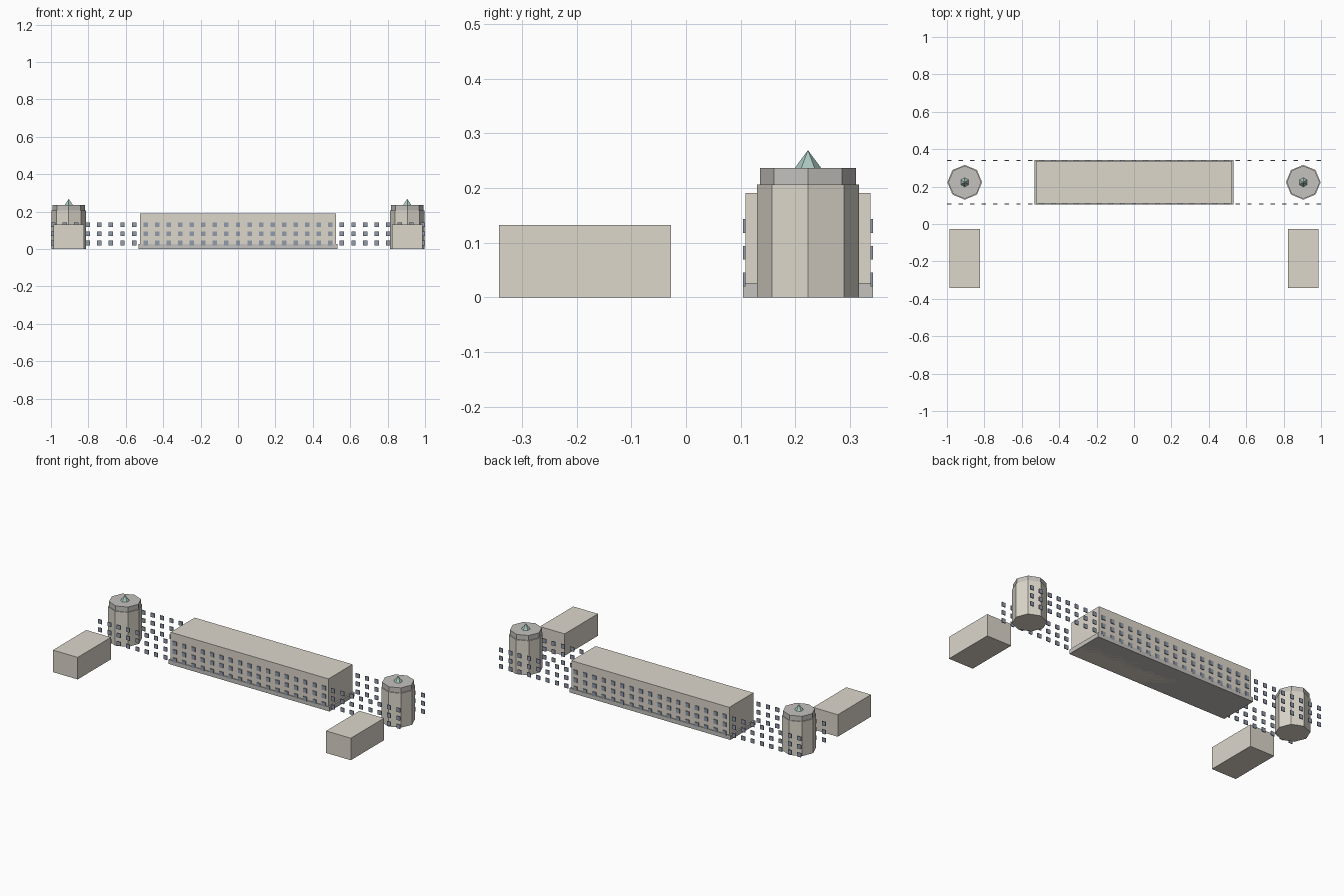
import bpy, bmesh
from mathutils import Matrix, Vector

if "Cube" in bpy.data.objects:
    bpy.data.objects.remove(bpy.data.objects["Cube"])


def material(name, color):
    m = bpy.data.materials.new(name)
    m.diffuse_color = (*color, 1)
    m.use_nodes = True
    m.node_tree.nodes["Principled BSDF"].inputs["Base Color"].default_value = m.diffuse_color
    return m


STONE = material("stone", (0.72, 0.68, 0.60))
TRIM = material("trim_stone", (0.56, 0.54, 0.51))
COPPER = material("copper", (0.40, 0.57, 0.52))
GLASS = material("dark_glass", (0.29, 0.33, 0.41))


def finish(name, bm, mat):
    mesh = bpy.data.meshes.new(name)
    bm.to_mesh(mesh)
    bm.free()
    mesh.materials.append(mat)
    obj = bpy.data.objects.new(name, mesh)
    bpy.context.collection.objects.link(obj)


def add_box(bm, lo, hi):
    lo, hi = Vector(lo), Vector(hi)
    mat = Matrix.Translation((lo + hi) / 2) @ Matrix.Diagonal((*(hi - lo), 1))
    bmesh.ops.create_cube(bm, size=1, matrix=mat)


def box(name, lo, hi, mat):
    bm = bmesh.new()
    add_box(bm, lo, hi)
    finish(name, bm, mat)


def prism(name, x, y, z0, z1, r0, r1, sides, mat):
    bm = bmesh.new()
    bmesh.ops.create_cone(bm, cap_ends=True, segments=sides, radius1=r0, radius2=r1,
                          depth=z1 - z0, matrix=Matrix.Translation((x, y, (z0 + z1) / 2)))
    bmesh.ops.remove_doubles(bm, verts=bm.verts, dist=1e-5)
    finish(name, bm, mat)


YC = 0.223  # centre line of the main range

# Main hall on its plinth
box("main_hall", (-0.523, YC - 0.114, 0), (0.523, YC + 0.114, 0.191), STONE)
box("plinth", (-0.533, YC - 0.1185, 0), (0.533, YC + 0.1185, 0.026), TRIM)

# Mirrored wings and octagonal corner towers
for side, s in (("left", -1), ("right", 1)):
    xs = sorted((s * 0.823, s * 0.987))
    box(side + "_wing", (xs[0], -0.342, 0), (xs[1], -0.027, 0.132), STONE)
    x = s * 0.905
    prism(side + "_tower", x, YC, 0, 0.206, 0.093, 0.093, 8, STONE)
    prism(side + "_tower_cap", x, YC, 0.206, 0.236, 0.088, 0.088, 8, TRIM)
    prism(side + "_tower_spire", x, YC, 0.236, 0.269, 0.0245, 0, 6, COPPER)

# Window grids along the front and back
for name, s in (("front_windows", -1), ("back_windows", 1)):
    bm = bmesh.new()
    y0, y1 = sorted((YC + s * 0.114, YC + s * 0.119))
    for row in range(3):
        z = 0.0325 + row * 0.049
        for col in range(-16, 17):
            x = col * 0.06175
            add_box(bm, (x - 0.012, y0, z - 0.0125), (x + 0.012, y1, z + 0.0125))
    finish(name, bm, GLASS)
